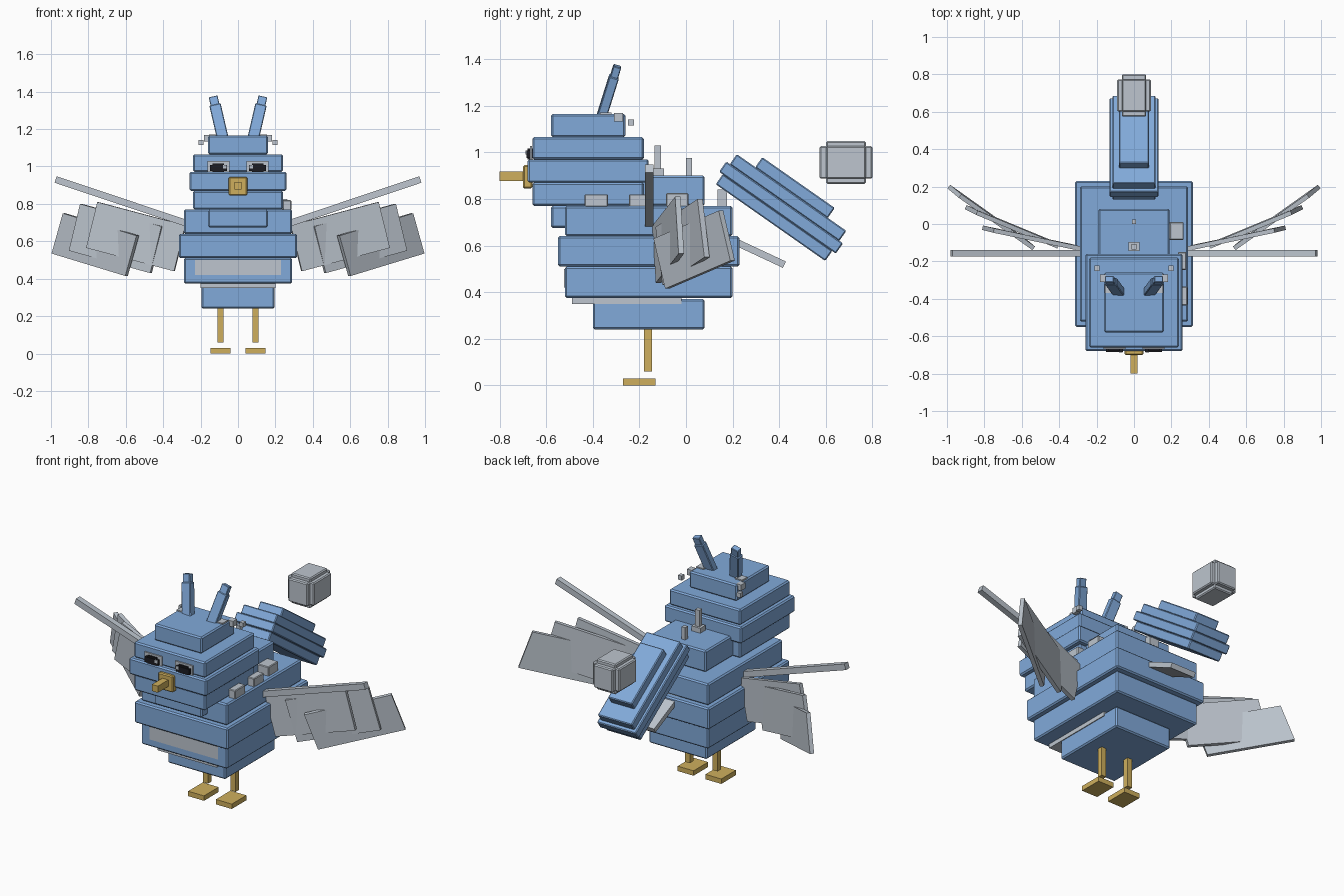
import bpy, bmesh
from math import radians
from mathutils import Matrix, Vector, Euler

if "Cube" in bpy.data.objects:
    bpy.data.objects.remove(bpy.data.objects["Cube"], do_unlink=True)


def material(name, rgb):
    m = bpy.data.materials.new(name)
    m.use_nodes = True
    m.diffuse_color = (*rgb, 1)
    m.node_tree.nodes["Principled BSDF"].inputs["Base Color"].default_value = (*rgb, 1)
    return m


BLUE = material("feather blue", (0.22, 0.40, 0.70))
GREY = material("pale grey", (0.51, 0.56, 0.62))
GOLD = material("gold", (0.62, 0.43, 0.11))
BLACK = material("black", (0.012, 0.012, 0.016))


def block(name, matrix, mat, bevel=0):
    """Unit cube placed by a matrix."""
    bm = bmesh.new()
    bmesh.ops.create_cube(bm, size=1, matrix=matrix)
    bmesh.ops.recalc_face_normals(bm, faces=bm.faces)
    if bevel:
        bmesh.ops.bevel(bm, geom=bm.edges[:], offset=bevel, segments=1, affect='EDGES')
    mesh = bpy.data.meshes.new(name)
    bm.to_mesh(mesh)
    bm.free()
    mesh.materials.append(mat)
    ob = bpy.data.objects.new(name, mesh)
    bpy.context.scene.collection.objects.link(ob)
    return ob


def box(name, x, y, z, mat, bevel=0):
    """Axis-aligned box from its three ranges."""
    spans = [sorted(r) for r in (x, y, z)]
    mid = Vector([(a + b) / 2 for a, b in spans])
    size = Vector([b - a for a, b in spans])
    return block(name, Matrix.LocRotScale(mid, None, size), mat, bevel)


def tilted(name, frame, mid, size, mat, bevel=0):
    return block(name, frame @ Matrix.LocRotScale(Vector(mid), None, Vector(size)), mat, bevel)


def frame_at(loc, rx=0, ry=0):
    rot = Euler((radians(rx), radians(ry), 0)).to_matrix().to_4x4()
    return Matrix.Translation(loc) @ rot


def panel(name, low_in, low_out, top_out, thick, side):
    """Thin feather spanned by three corners, mirrored by side."""
    a, b, c = (Vector((p[0] * side, p[1], p[2])) for p in (low_in, low_out, top_out))
    u, v = b - a, c - b
    n = u.cross(v).normalized() * thick
    m = Matrix((u, v, n)).transposed().to_4x4()
    m.translation = (a + c) / 2
    block(name, m, GREY)


# Stacked body and head: half width, y range, z range
layers = {
    "lower_belly": (0.195, (-0.40, 0.08), (0.24, 0.37)),
    "belly": (0.29, (-0.52, 0.20), (0.375, 0.51)),
    "middle_body": (0.315, (-0.55, 0.23), (0.51, 0.64)),
    "upper_body": (0.29, (-0.52, 0.20), (0.64, 0.77)),
    "back_hump": (0.19, (-0.40, 0.08), (0.77, 0.90)),
    "throat": (0.16, (-0.58, -0.26), (0.675, 0.77)),
    "lower_head": (0.24, (-0.66, -0.18), (0.77, 0.87)),
    "middle_head": (0.26, (-0.68, -0.16), (0.87, 0.97)),
    "upper_head": (0.24, (-0.66, -0.18), (0.97, 1.065)),
    "crown": (0.16, (-0.58, -0.26), (1.065, 1.165)),
}
for name, (w, y, z) in layers.items():
    box(name, (-w, w), y, z, BLUE, 0.008)

# Pale belly markings
box("belly_plate", (-0.2, 0.2), (-0.49, -0.02), (0.35, 0.377), GREY)
box("belly_patch", (-0.23, 0.23), (-0.523, -0.515), (0.42, 0.50), GREY)

# Beak
box("beak_base", (-0.05, 0.05), (-0.70, -0.66), (0.845, 0.945), GOLD, 0.006)
box("beak_tip", (-0.02, 0.02), (-0.80, -0.69), (0.877, 0.917), GOLD)

# Layered tail sloping down and back
tail = frame_at((0, 0.408, 0.763), rx=-35)
for i, (w, l) in enumerate([(0.115, 0.574), (0.13, 0.612), (0.115, 0.574), (0.08, 0.38)]):
    tilted(f"tail_layer_{i + 1}", tail, (0, 0, 0.052 * (i - 1)), (2 * w, l, 0.054), BLUE, 0.005)
tilted("under_tail", frame_at((0, 0.30, 0.575), rx=-25), (0, 0, 0), (0.17, 0.27, 0.03), GREY)
box("tail_joint", (-0.03, 0.03), (0.135, 0.175), (0.77, 0.84), GREY)

# Floating cube made of three crossing boxes
for i, half in enumerate([(0.09, 0.085, 0.07), (0.065, 0.113, 0.07), (0.065, 0.085, 0.092)]):
    tilted(f"floating_cube_{i + 1}", frame_at((0, 0.687, 0.957)), (0, 0, 0),
           [2 * h for h in half], GREY, 0.006)

# Pins on the back
box("pin_base", (-0.03, 0.03), (-0.145, -0.095), (0.89, 0.93), GREY)
box("front_pin", (-0.014, 0.014), (-0.135, -0.108), (0.92, 1.03), GREY)
box("rear_pin", (-0.012, 0.012), (0.0, 0.025), (0.89, 0.975), GREY)

# Small blocks on the left shoulder
box("shoulder_block_front", (0.24, 0.285), (-0.435, -0.335), (0.765, 0.82), GREY, 0.004)
box("shoulder_block_middle", (0.235, 0.28), (-0.245, -0.15), (0.765, 0.82), GREY, 0.004)
box("shoulder_block_rear", (0.19, 0.265), (-0.085, 0.01), (0.765, 0.825), GREY, 0.004)

for s, side in ((1, "left"), (-1, "right")):
    # Legs and feet
    box(f"{side}_leg", (s * 0.077, s * 0.11), (-0.18, -0.147), (0.06, 0.25), GOLD)
    box(f"{side}_foot", (s * 0.04, s * 0.147), (-0.27, -0.13), (0, 0.03), GOLD)

    # Eyes
    box(f"{side}_eye_rim", (s * 0.045, s * 0.163), (-0.669, -0.661), (0.97, 1.028), GREY)
    box(f"{side}_eye", (s * 0.06, s * 0.15), (-0.684, -0.66), (0.975, 1.008), BLACK)
    box(f"{side}_eye_top", (s * 0.075, s * 0.135), (-0.680, -0.66), (0.97, 1.017), BLACK)
    box(f"{side}_eye_glint", (s * 0.062, s * 0.08), (-0.688, -0.683), (0.99, 1.008), GREY)

    # Ears
    ear = frame_at((s * 0.079, -0.367, 1.14), rx=-17, ry=s * 13)
    tilted(f"{side}_ear", ear, (0, 0, 0.10), (0.062, 0.042, 0.20), BLUE, 0.004)
    tilted(f"{side}_ear_tip", ear, (0, 0, 0.22), (0.048, 0.034, 0.055), BLUE, 0.003)

    # Small cubes behind the ears
    box(f"{side}_ear_block_1", (s * 0.105, s * 0.155), (-0.37, -0.32), (1.155, 1.172), GREY)
    box(f"{side}_ear_block_2", (s * 0.15, s * 0.183), (-0.31, -0.27), (1.133, 1.168), GREY)
    box(f"{side}_ear_block_3", (s * 0.185, s * 0.21), (-0.25, -0.223), (1.115, 1.142), GREY)

    # Wing: leading bar and three fanned feathers
    bar = frame_at((s * 0.615, -0.157, 0.81), ry=-s * 18.5)
    tilted(f"{side}_wing_bar", bar, (0, 0, 0), (0.76, 0.036, 0.036), GREY)
    panel(f"{side}_inner_feather", (0.34, -0.118, 0.44), (0.81, -0.02, 0.565),
          (0.75, -0.035, 0.81), 0.024, s)
    panel(f"{side}_middle_feather", (0.465, -0.09, 0.43), (0.9, 0.09, 0.55),
          (0.84, 0.06, 0.80), 0.024, s)
    panel(f"{side}_outer_feather", (0.596, -0.08, 0.415), (0.99, 0.2, 0.535),
          (0.93, 0.15, 0.75), 0.024, s)
